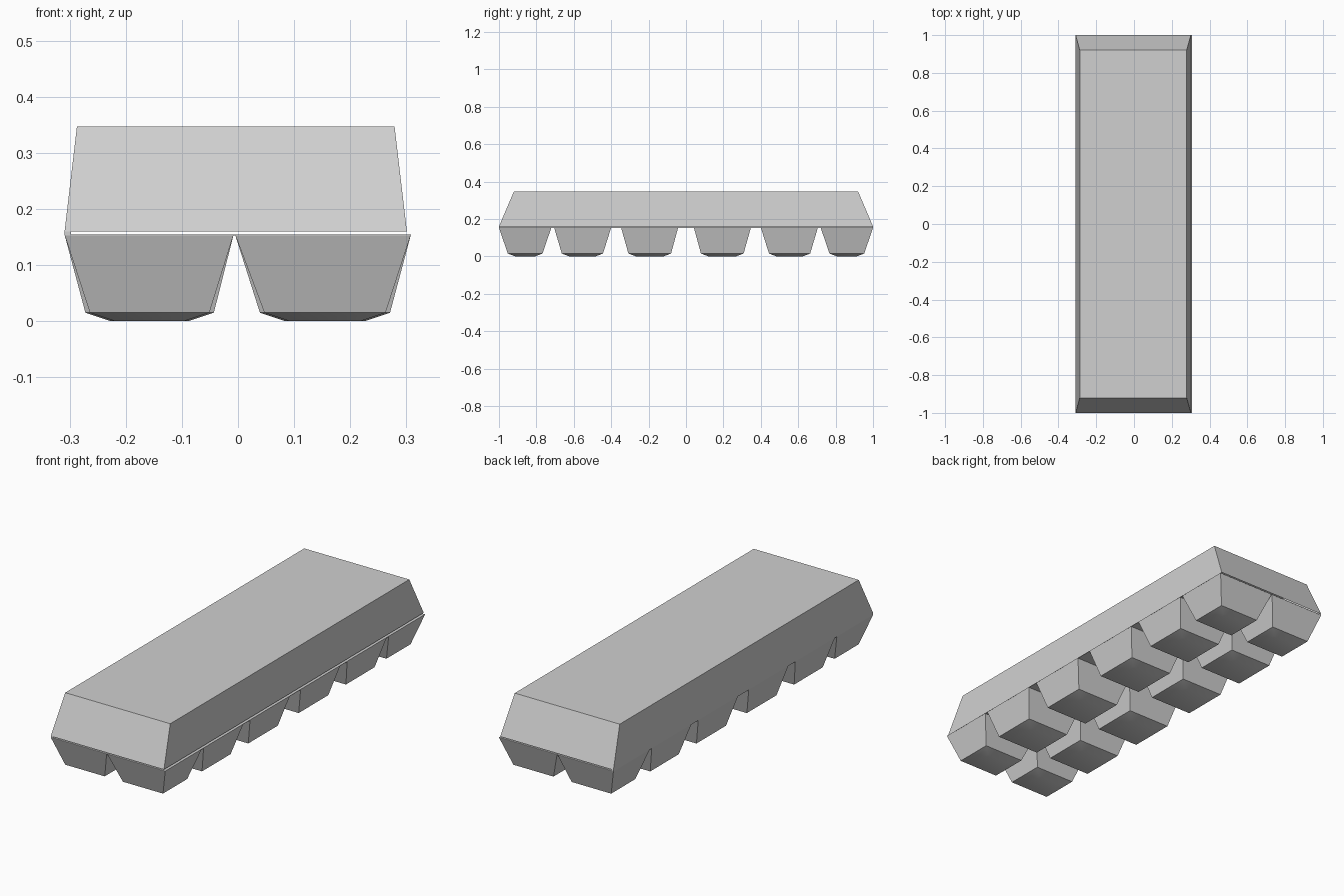
import bpy, bmesh, math

if "Cube" in bpy.data.objects:
    bpy.data.objects.remove(bpy.data.objects["Cube"])

card = bpy.data.materials.new("light_grey_cardboard")
card.diffuse_color = (0.63, 0.63, 0.63, 1)
card.use_nodes = True
card.node_tree.nodes["Principled BSDF"].inputs["Base Color"].default_value = card.diffuse_color


def loft(name, rings, cap_first=True, cap_last=True):
    """Stack of rectangles (x0, x1, y0, y1, z), listed bottom to top."""
    bm = bmesh.new()
    loops = [[bm.verts.new(p) for p in ((x0, y0, z), (x1, y0, z), (x1, y1, z), (x0, y1, z))]
             for x0, x1, y0, y1, z in rings]
    for a, b in zip(loops, loops[1:]):
        for i in range(4):
            j = (i + 1) % 4
            bm.faces.new((a[i], a[j], b[j], b[i]))
    if cap_first:
        bm.faces.new(loops[0][::-1])
    if cap_last:
        bm.faces.new(loops[-1])
    mesh = bpy.data.meshes.new(name)
    bm.to_mesh(mesh)
    bm.free()
    mesh.materials.append(card)
    ob = bpy.data.objects.new(name, mesh)
    bpy.context.collection.objects.link(ob)
    return ob


# Lid: tapered cover, open underneath
loft("lid", [(-0.309, 0.301, -1, 1, 0.16),
             (-0.287, 0.279, -0.92, 0.92, 0.347)], cap_first=False)

# Hinge along the left side and flat tray sheet joining the cups
loft("hinge", [(-0.309, -0.298, -1, 1, 0.1535), (-0.309, -0.298, -1, 1, 0.16)])
loft("tray_sheet", [(-0.309, 0.308, -1, 1, 0.1525), (-0.309, 0.308, -1, 1, 0.1545)])

# Egg cups: (top y0, top y1, base y0, base y1, extra x inset) for the back half
rows = [(0.042, 0.347, 0.08, 0.308, 0.0),
        (0.40, 0.705, 0.444, 0.664, 0.0),
        (0.72, 1.0, 0.767, 0.953, 0.008)]
columns = [("left", -0.309, -0.008, -0.272, -0.043),
           ("right", -0.005, 0.308, 0.039, 0.271)]
bx, by = 0.045, 0.04   # bevel width around each base

for side, tx0, tx1, cx0, cx1 in columns:
    for n, (ty0, ty1, cy0, cy1, ins) in enumerate(rows, 1):
        for end in (1, -1):
            t = sorted((end * ty0, end * ty1))
            c = sorted((end * cy0, end * cy1))
            a, b = cx0 + ins, cx1 - ins
            cup = loft(f"egg_cup_{side}_{'back' if end > 0 else 'front'}_{n}", [
                (a + bx, b - bx, c[0] + by, c[1] - by, 0.0),
                (a, b, c[0], c[1], 0.015),
                (tx0, tx1, t[0], t[1], 0.1535)], cap_last=False)
            # Soft bottom, crisp walls
            bpy.ops.object.select_all(action='DESELECT')
            cup.select_set(True)
            bpy.context.view_layer.objects.active = cup
            bpy.ops.object.shade_smooth_by_angle(angle=math.radians(35))
